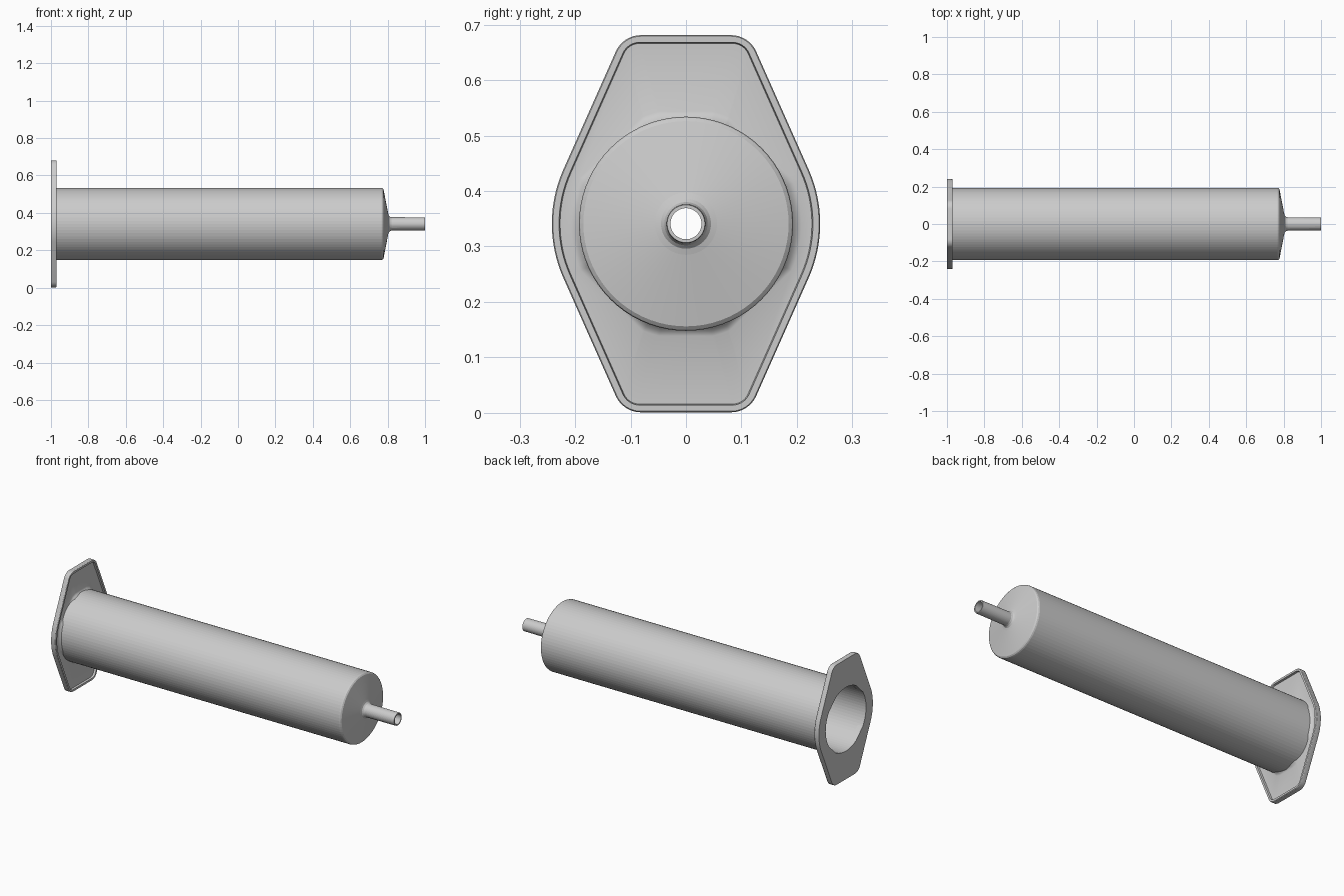
import bpy, bmesh, math
from mathutils import Vector

if "Cube" in bpy.data.objects:
    bpy.data.objects.remove(bpy.data.objects["Cube"])

CZ = 0.341      # height of the long axis
SEG = 72

grey = bpy.data.materials.new("light grey plastic")
grey.diffuse_color = (0.6, 0.6, 0.6, 1)
grey.use_nodes = True
grey.node_tree.nodes["Principled BSDF"].inputs["Base Color"].default_value = grey.diffuse_color


def skin(name, loops, smooth_angle):
    """Join equal-length loops of (x, y, z) points into a closed ring of quads."""
    bm = bmesh.new()
    rows = [[bm.verts.new(p) for p in loop] for loop in loops]
    for a, b in zip(rows, rows[1:] + rows[:1]):
        n = len(a)
        for i in range(n):
            j = (i + 1) % n
            bm.faces.new((a[i], a[j], b[j], b[i]))
    bmesh.ops.recalc_face_normals(bm, faces=bm.faces)
    mesh = bpy.data.meshes.new(name)
    bm.to_mesh(mesh)
    bm.free()
    mesh.materials.append(grey)
    obj = bpy.data.objects.new(name, mesh)
    bpy.context.collection.objects.link(obj)
    bpy.ops.object.select_all(action='DESELECT')
    obj.select_set(True)
    bpy.context.view_layer.objects.active = obj
    bpy.ops.object.shade_smooth_by_angle(angle=math.radians(smooth_angle))
    return obj


def circle(x, r, angles):
    return [(x, r * math.cos(a), CZ + r * math.sin(a)) for a in angles]


# Hollow barrel with conical end and open nozzle: (x, radius) profile
profile = [(-1, 0.18), (-1, 0.193), (0.766, 0.193), (0.773, 0.191), (0.778, 0.185),
           (0.803, 0.056), (0.806, 0.045), (0.812, 0.039), (0.82, 0.036),
           (0.998, 0.035), (1, 0.034), (1, 0.028),
           (0.80, 0.028), (0.765, 0.18)]
even = [2 * math.pi * i / SEG for i in range(SEG)]
skin("barrel", [circle(x, r, even) for x, r in profile], 3)


# Finger flange outline: rounded end corners and a broad arc on each side
def fillet(prev, corner, nxt, r, n):
    u, v = (prev - corner).normalized(), (nxt - corner).normalized()
    half = u.angle(v) / 2
    centre = corner + (u + v).normalized() * (r / math.sin(half))
    a = corner + u * (r / math.tan(half)) - centre
    start, sweep = math.atan2(a.y, a.x), math.pi - 2 * half
    return [centre + r * Vector((math.cos(start + sweep * i / n),
                                 math.sin(start + sweep * i / n)))
            for i in range(n + 1)]


def outline(inset):
    side = Vector((0.2645, 0))      # where the slanted edges meet
    top = Vector((0.1135, 0.34))
    mirror_top = Vector((-top.x, top.y))
    bottom = Vector((top.x, -top.y))
    corner = fillet(side, top, mirror_top, 0.05 - inset * 0.3, 8)
    arc = fillet(bottom, side, top, 0.24, 16)
    quarter = arc[8:] + corner
    right = [Vector((p.x, -p.y)) for p in reversed(quarter[1:])] + quarter
    pts = right + [-p for p in right]
    # offset inward along the averaged edge normals
    out = []
    for i, p in enumerate(pts):
        d1 = (pts[(i + 1) % len(pts)] - p).normalized()
        d0 = (p - pts[i - 1]).normalized()
        d = d0 + d1
        out.append(p + Vector((-d.y, d.x)).normalized() * inset)
    return out


def edge_loop(x, inset):
    return [(x, p.x, CZ + p.y) for p in outline(inset)]


# Flange plate with raised rim and a fillet around the barrel root
ang = [math.atan2(p.y, p.x) for p in outline(0)]
skin("finger_flange", [
    circle(-1, 0.189, ang),
    edge_loop(-1, 0.001), edge_loop(-0.998, 0),
    edge_loop(-0.974, 0), edge_loop(-0.971, 0.002),
    edge_loop(-0.971, 0.013), edge_loop(-0.982, 0.015),
    circle(-0.982, 0.208, ang), circle(-0.978, 0.199, ang),
    circle(-0.969, 0.192, ang), circle(-0.969, 0.189, ang)], 30)
